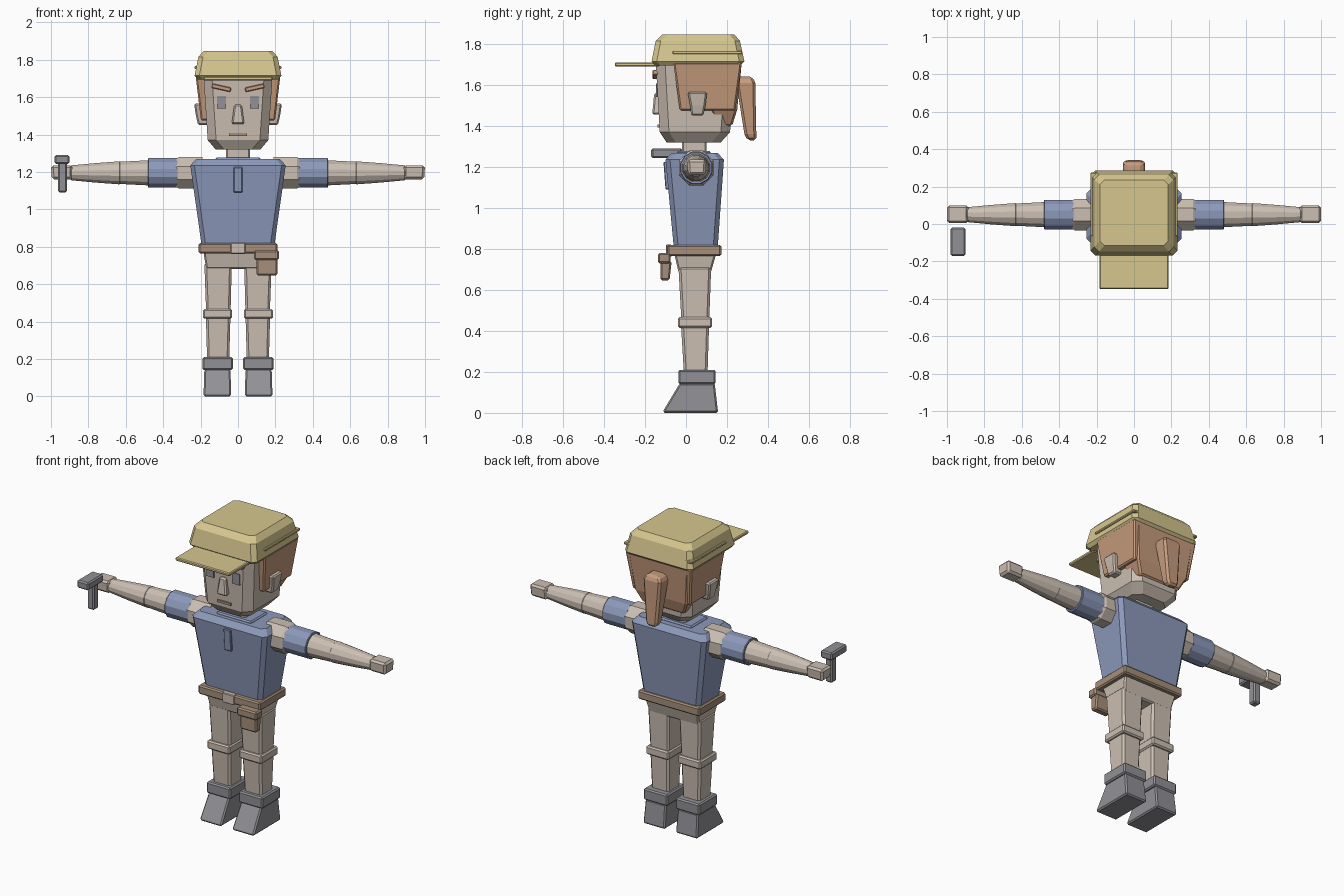
import bpy, bmesh, math
from mathutils import Matrix

if "Cube" in bpy.data.objects:
    bpy.data.objects.remove(bpy.data.objects["Cube"])


def material(name, *srgb):
    col = [((c + 0.055) / 1.055) ** 2.4 for c in srgb] + [1]
    m = bpy.data.materials.new(name)
    m.use_nodes = True
    m.diffuse_color = col
    m.node_tree.nodes["Principled BSDF"].inputs["Base Color"].default_value = col
    return m


SKIN = material("skin beige", .80, .75, .70)
CAP = material("cap yellow", .84, .78, .56)
BLUE = material("shirt blue", .55, .60, .73)
HAIR = material("hair copper", .78, .61, .49)
BELT = material("belt brown", .65, .56, .48)
GREY = material("boot grey", .57, .57, .59)


def finish(name, bm, mat, bevel):
    bmesh.ops.recalc_face_normals(bm, faces=bm.faces)
    mesh = bpy.data.meshes.new(name)
    bm.to_mesh(mesh)
    bm.free()
    mesh.materials.append(mat)
    ob = bpy.data.objects.new(name, mesh)
    bpy.context.collection.objects.link(ob)
    if bevel:
        mod = ob.modifiers.new("edge", "BEVEL")
        mod.width = bevel
        mod.segments = 1
        mod.limit_method = 'ANGLE'
        mod.angle_limit = math.radians(40)
    return ob


def skin_rings(bm, rings):
    rings = [[bm.verts.new(p) for p in ring] for ring in rings]
    n = len(rings[0])
    for a, b in zip(rings, rings[1:]):
        for i in range(n):
            j = (i + 1) % n
            bm.faces.new((a[i], a[j], b[j], b[i]))
    bm.faces.new(rings[0])
    bm.faces.new(rings[-1])


def block(name, mat, *sections, bevel=0.008, cut=0, side=1, tilt=0):
    """Stack of rectangles (z, x0, x1, y0, y1); cut chamfers the corners."""
    rings = []
    for z, x0, x1, y0, y1 in sections:
        x0, x1 = sorted((x0 * side, x1 * side))
        if cut:
            pts = [(x0 + cut, y0), (x1 - cut, y0), (x1, y0 + cut), (x1, y1 - cut),
                   (x1 - cut, y1), (x0 + cut, y1), (x0, y1 - cut), (x0, y0 + cut)]
        else:
            pts = [(x0, y0), (x1, y0), (x1, y1), (x0, y1)]
        rings.append([(x, y, z) for x, y in pts])
    bm = bmesh.new()
    skin_rings(bm, rings)
    if tilt:
        mid = sum((v.co for v in bm.verts), bm.verts[:][0].co * 0) / len(bm.verts)
        bmesh.ops.rotate(bm, verts=bm.verts, cent=mid,
                         matrix=Matrix.Rotation(tilt * side, 3, 'Y'))
    return finish(name, bm, mat, bevel)


def box(name, mat, x0, x1, y0, y1, z0, z1, **kw):
    return block(name, mat, (z0, x0, x1, y0, y1), (z1, x0, x1, y0, y1), **kw)


def tube(name, mat, side, *stations, sides=12, bevel=0.004):
    """Faceted tube along the arm axis from (x, radius) stations."""
    rings = []
    for x, r in stations:
        angles = [(i + .5) * math.tau / sides for i in range(sides)]
        rings.append([(x * side, .05 + r * math.cos(a), 1.195 + r * math.sin(a))
                      for a in angles])
    bm = bmesh.new()
    skin_rings(bm, rings)
    return finish(name, bm, mat, bevel)


# Head and face
block("head", SKIN, (1.32, -.12, .12, -.095, .17), (1.37, -.162, .162, -.128, .215),
      (1.72, -.185, .185, -.148, .24), cut=.045, bevel=0)
block("nose", SKIN, (1.455, -.034, .034, -.165, -.11), (1.56, -.02, .02, -.155, -.11))
box("mouth", BELT, -.047, .047, -.138, -.11, 1.393, 1.408, bevel=0)
box("neck", SKIN, -.063, .063, -.02, .10, 1.24, 1.34)

# Cap with brim
block("cap", CAP, (1.695, -.215, .215, -.15, .265), (1.715, -.232, .232, -.168, .285),
      (1.815, -.212, .212, -.148, .263), (1.847, -.183, .183, -.115, .235),
      cut=.025, bevel=0)
box("cap_brim", CAP, -.185, .185, -.347, -.13, 1.69, 1.71, bevel=.005)

# Hair back and ponytail
block("back_hair", HAIR, (1.40, -.14, .14, .15, .225), (1.48, -.18, .18, .12, .25),
      (1.71, -.205, .205, .11, .272), bevel=.01)
block("ponytail", HAIR, (1.33, -.03, .03, .30, .343), (1.36, -.04, .04, .285, .343),
      (1.61, -.06, .06, .245, .338), (1.64, -.045, .045, .245, .325), bevel=.012)

# Torso
block("torso", BLUE, (.81, -.195, .195, -.06, .155), (1.235, -.255, .255, -.10, .185),
      (1.268, -.225, .225, -.07, .155), cut=.022, bevel=0)
box("collar", BLUE, -.12, .12, -.045, .12, 1.25, 1.278)
block("shirt_placket", BLUE, (1.09, -.024, .024, -.10, -.07),
      (1.225, -.024, .024, -.11, -.07), bevel=.004)

# Belt, buckle and pouch
box("belt", BELT, -.21, .21, -.09, .172, .765, .82)
box("buckle", SKIN, -.04, .04, -.097, -.07, .762, .822, bevel=.004)
block("pouch", BELT, (.647, .10, .21, -.125, -.08), (.74, .10, .21, -.125, -.07))
box("pouch_flap", BELT, .085, .22, -.137, -.075, .73, .78)
block("hips", SKIN, (.68, -.17, .17, -.035, .12), (.775, -.185, .185, -.057, .147))

# Held tool in the right hand
box("tool_head", GREY, -.98, -.902, -.17, -.018, 1.243, 1.29)
box("tool_grip", GREY, -.962, -.915, -.095, -.045, 1.09, 1.25)

# Paired parts
for s, label in ((1, "left"), (-1, "right")):
    box(label + "_eye", GREY, .063, .112, -.147, -.12, 1.54, 1.607, side=s, bevel=0)
    box(label + "_brow", HAIR, .037, .142, -.163, -.12, 1.638, 1.662,
        side=s, tilt=-.22, bevel=.004)
    block(label + "_side_hair", HAIR, (1.475, .14, .198, -.03, .24),
          (1.71, .15, .226, -.062, .272), side=s)
    block(label + "_ear", SKIN, (1.45, .15, .213, .025, .085), (1.50, .15, .225, .02, .095),
          (1.565, .15, .235, .008, .103), side=s)
    box(label + "_cap_strap", CAP, .18, .233, -.065, .275, 1.75, 1.766, side=s, bevel=.004)

    # Arm
    tube(label + "_shoulder", SKIN, s, (.19, .092), (.315, .092), (.348, .07),
         sides=8, bevel=0)
    tube(label + "_sleeve", BLUE, s, (.32, .082), (.482, .082))
    tube(label + "_upper_arm", SKIN, s, (.47, .070), (.64, .061))
    tube(label + "_forearm", SKIN, s, (.63, .064), (.76, .054), (.895, .041))
    block(label + "_hand", SKIN, (1.16, .885, .995, .01, .095),
          (1.235, .885, 1.0, .005, .10), side=s, bevel=.012)

    # Leg
    block(label + "_thigh", SKIN, (.44, .04, .17, -.022, .113),
          (.715, .033, .18, -.037, .123), side=s, bevel=.012)
    block(label + "_shin", SKIN, (.19, .047, .165, -.01, .105),
          (.44, .04, .172, -.025, .113), side=s, bevel=.012)
    box(label + "_knee_band", SKIN, .032, .186, -.04, .128, .415, .467, side=s)
    box(label + "_boot_cuff", GREY, .028, .19, -.037, .145, .14, .21, side=s)
    block(label + "_boot", GREY, (0, .037, .184, -.112, .155), (.015, .037, .184, -.108, .155),
          (.145, .04, .18, -.03, .14), side=s)
